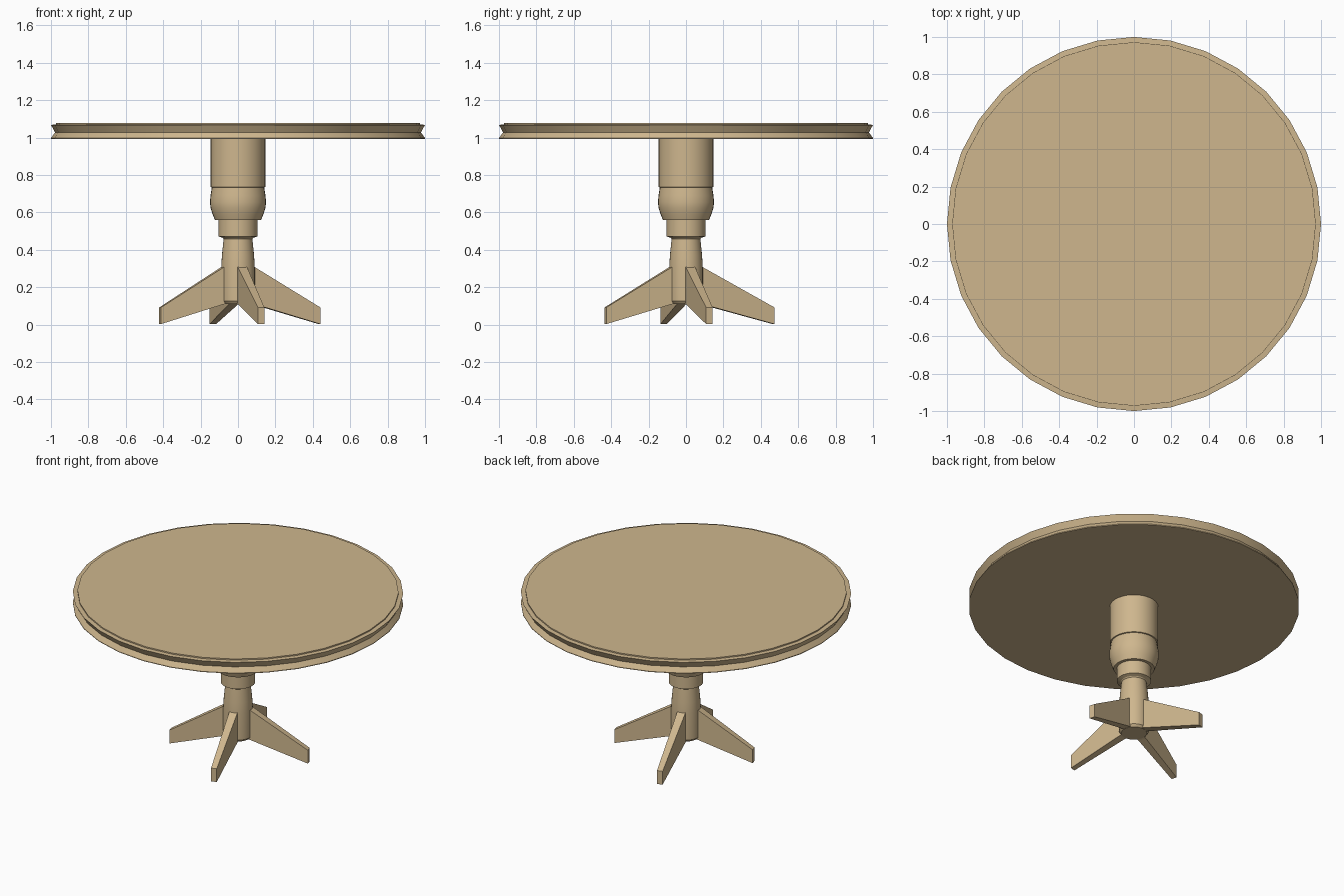
import bpy, bmesh
from math import cos, sin, pi, radians

if "Cube" in bpy.data.objects:
    bpy.data.objects.remove(bpy.data.objects["Cube"])


def finish(name, bm, smooth=True):
    bmesh.ops.recalc_face_normals(bm, faces=bm.faces)
    mesh = bpy.data.meshes.new(name)
    bm.to_mesh(mesh)
    bm.free()
    obj = bpy.data.objects.new(name, mesh)
    bpy.context.collection.objects.link(obj)
    obj.data.materials.append(wood)
    if smooth:
        bpy.ops.object.select_all(action='DESELECT')
        obj.select_set(True)
        bpy.context.view_layer.objects.active = obj
        bpy.ops.object.shade_smooth_by_angle(angle=radians(25))
    return obj


def lathe(name, profile, sides=32):
    """Turn (radius, height) points around z and cap both ends."""
    bm = bmesh.new()
    rings = [[bm.verts.new((r * cos(2 * pi * i / sides), r * sin(2 * pi * i / sides), z))
              for i in range(sides)] for r, z in profile]
    for a, b in zip(rings, rings[1:]):
        for i in range(sides):
            j = (i + 1) % sides
            bm.faces.new((a[i], a[j], b[j], b[i]))
    bm.faces.new(rings[0])
    bm.faces.new(rings[-1])
    return finish(name, bm)


def leg(name, angle, length):
    """Tapered plank: sections given as (distance, bottom, top, half thickness)."""
    sections = [(0.04, 0.12, 0.335, 0.027), (0.09, 0.108, 0.305, 0.026),
                (length, 0.0 + 0.003, 0.092, 0.018)]
    bm = bmesh.new()
    rings = []
    for d, z0, z1, t in sections:
        rings.append([bm.verts.new((d * cos(angle) - s * sin(angle),
                                    d * sin(angle) + s * cos(angle), z))
                      for s, z in ((-t, z0), (t, z0), (t, z1), (-t, z1))])
    for a, b in zip(rings, rings[1:]):
        for i in range(4):
            j = (i + 1) % 4
            bm.faces.new((a[i], a[j], b[j], b[i]))
    bm.faces.new(rings[0])
    bm.faces.new(rings[-1])
    return finish(name, bm, smooth=False)


wood = bpy.data.materials.new("wood")
wood.diffuse_color = (0.62, 0.47, 0.27, 1)
wood.use_nodes = True
wood.node_tree.nodes["Principled BSDF"].inputs["Base Color"].default_value = wood.diffuse_color

# Round top with a grooved rim and a slightly raised inset surface
lathe("table_top", [(1.0, 0.993), (1.0, 0.997), (0.978, 1.028), (1.0, 1.068),
                    (0.972, 1.07), (0.972, 1.078)])

# Turned pedestal: lower shaft, collar, bulb, upper drum
lathe("pedestal", [(0.078, 0.11), (0.09, 0.125), (0.09, 0.30), (0.086, 0.37), (0.077, 0.458),
                   (0.082, 0.464), (0.104, 0.472), (0.104, 0.56), (0.124, 0.56),
                   (0.136, 0.59), (0.147, 0.625), (0.15, 0.655), (0.147, 0.69),
                   (0.14, 0.733), (0.147, 0.735), (0.147, 0.994)])

# Four splayed legs, turned slightly off the axes
for i, (side, length) in enumerate((("right", 0.453), ("back", 0.487),
                                    ("left", 0.433), ("front", 0.448))):
    leg(side + "_leg", radians(16 + 90 * i), length)
